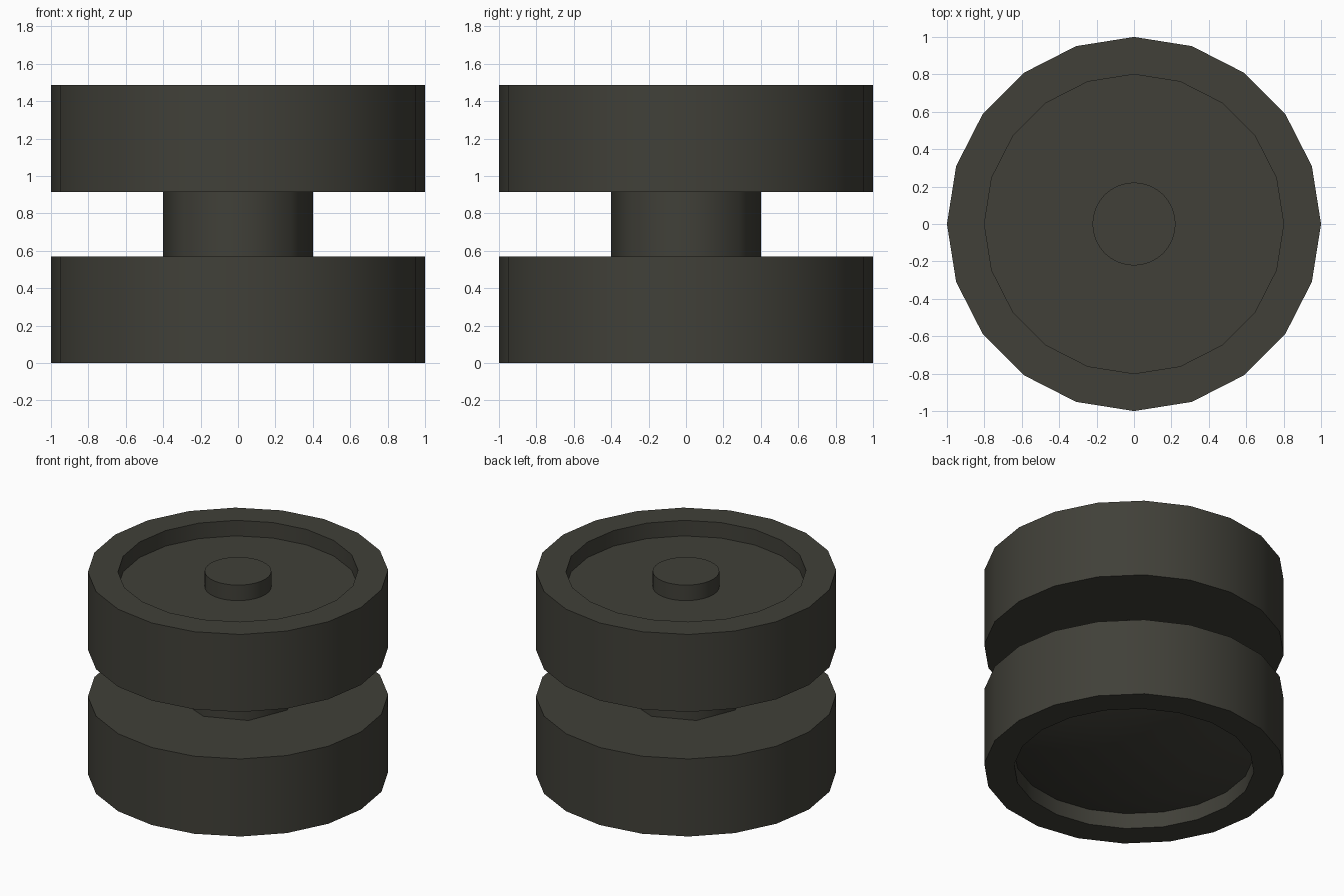
import bpy, bmesh, math

if "Cube" in bpy.data.objects:
    bpy.data.objects.remove(bpy.data.objects["Cube"])

dark = bpy.data.materials.new("dark_rubber")
dark.diffuse_color = (0.052, 0.051, 0.040, 1)
dark.use_nodes = True
dark.node_tree.nodes["Principled BSDF"].inputs["Base Color"].default_value = dark.diffuse_color


def lathe(name, profile, sides):
    """Turn an (r, z) profile round the z axis; r = 0 closes at the axis."""
    bm = bmesh.new()
    rings = []
    for r, z in profile:
        if r == 0:
            rings.append([bm.verts.new((0, 0, z))] * sides)
        else:
            rings.append([bm.verts.new((r * math.cos(math.tau * i / sides),
                                        r * math.sin(math.tau * i / sides), z))
                          for i in range(sides)])
    for a, b in zip(rings, rings[1:]):
        for i in range(sides):
            j = (i + 1) % sides
            f = bm.faces.new(list(dict.fromkeys((a[i], a[j], b[j], b[i]))))
            f.smooth = True
    bmesh.ops.recalc_face_normals(bm, faces=bm.faces[:])
    me = bpy.data.meshes.new(name)
    bm.to_mesh(me)
    bm.free()
    me.set_sharp_from_angle(angle=math.radians(50))
    me.materials.append(dark)
    ob = bpy.data.objects.new(name, me)
    bpy.context.collection.objects.link(ob)
    return ob


H, D, TOP = 0.57, 0.114, 1.485   # wheel width, recess depth, total height

# lower wheel: recess underneath with a shallow cone out to a flat centre
lathe("lower_wheel", [(0, 0), (0.4, 0), (0.8, D), (0.8, 0), (1, 0), (1, H), (0, H)], 20)

# upper wheel: flat recess on top
lathe("upper_wheel", [(0, TOP - H), (1, TOP - H), (1, TOP), (0.8, TOP),
                      (0.8, TOP - D), (0, TOP - D)], 20)

# round hub pin standing in the top recess, flush with the rim
lathe("hub_pin", [(0, TOP - D - 0.02), (0.222, TOP - D - 0.02), (0.222, TOP), (0, TOP)], 32)

# eight-sided axle between the wheels
lathe("axle", [(0, H - 0.03), (0.4, H - 0.03), (0.4, TOP - H + 0.03), (0, TOP - H + 0.03)], 8)
